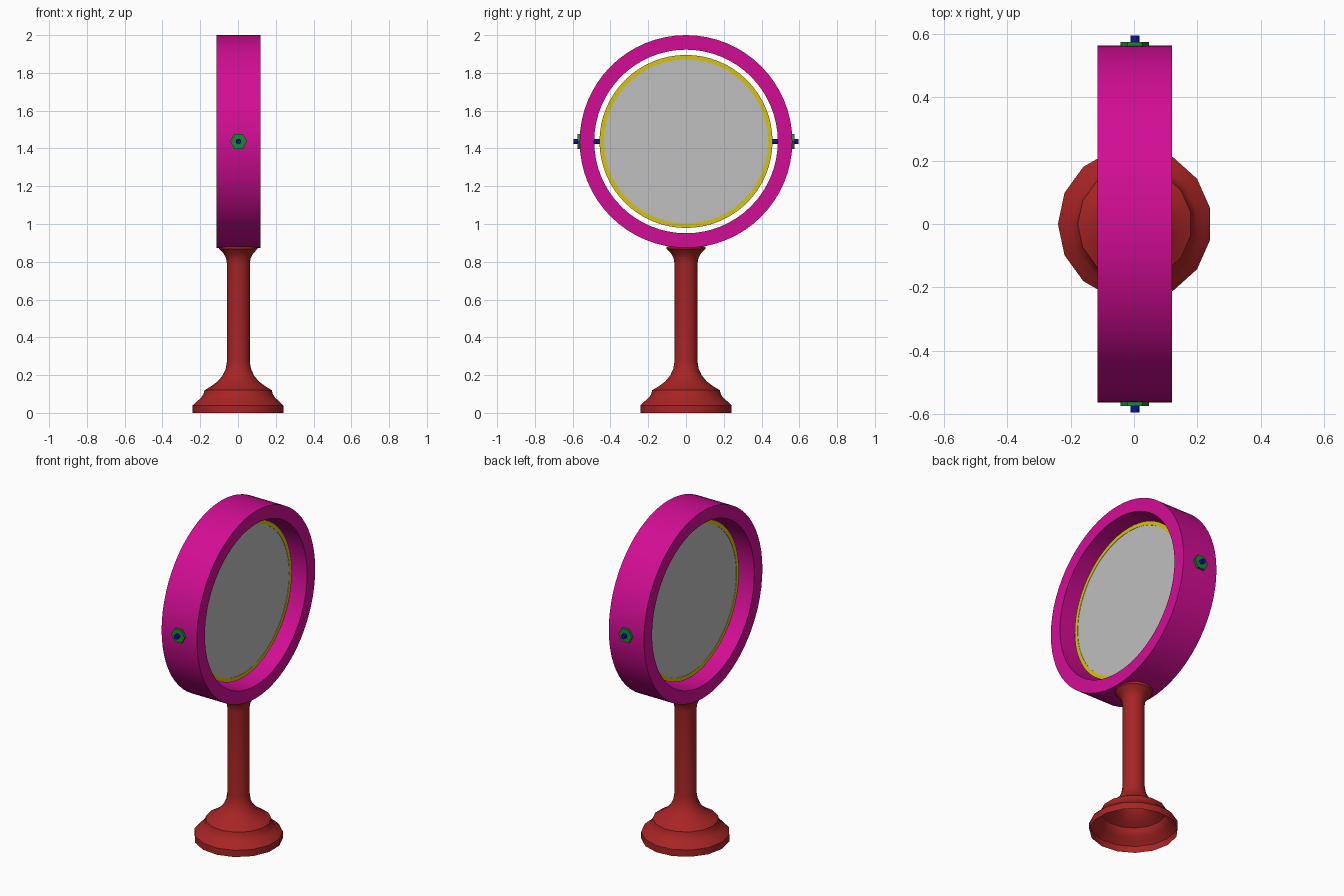
import bpy, bmesh, math
from mathutils import Matrix, Vector

cube = bpy.data.objects.get("Cube")
if cube:
    bpy.data.objects.remove(cube, do_unlink=True)


def material(name, rgb):
    m = bpy.data.materials.new(name)
    m.use_nodes = True
    m.diffuse_color = (*rgb, 1)
    m.node_tree.nodes["Principled BSDF"].inputs["Base Color"].default_value = (*rgb, 1)
    return m


RED = material("red", (0.39, 0.018, 0.018))
MAGENTA = material("magenta", (0.65, 0.004, 0.3))
YELLOW = material("yellow", (0.66, 0.55, 0.005))
GREY = material("glass grey", (0.52, 0.52, 0.52))
GREEN = material("green", (0.01, 0.25, 0.03))
BLUE = material("blue", (0.004, 0.006, 0.35))

SHIFT = 0.0026          # all parts share one axis
AXIS_Z = 1.437          # height of the mirror axis
TO_X = Matrix.Rotation(math.pi / 2, 4, 'Y')
TO_Y = Matrix.Rotation(-math.pi / 2, 4, 'X')


def lathe(name, profile, sides, mat, turn=Matrix(), height=0.0, start=0.0, closed=False):
    """Spin (radius, height) points around an axis."""
    bm = bmesh.new()
    rings = []
    for r, h in profile:
        angles = [start + 2 * math.pi * i / sides for i in range(sides)]
        rings.append([bm.verts.new((r * math.cos(a), r * math.sin(a), h)) for a in angles])
    pairs = list(zip(rings, rings[1:]))
    if closed:
        pairs.append((rings[-1], rings[0]))
    for low, high in pairs:
        for i in range(sides):
            j = (i + 1) % sides
            bm.faces.new((low[i], low[j], high[j], high[i]))
    bmesh.ops.remove_doubles(bm, verts=bm.verts, dist=1e-5)
    bmesh.ops.recalc_face_normals(bm, faces=bm.faces)
    bm.transform(Matrix.Translation(Vector((SHIFT, 0, height))) @ turn)
    mesh = bpy.data.meshes.new(name)
    bm.to_mesh(mesh)
    bm.free()
    mesh.materials.append(mat)
    ob = bpy.data.objects.new(name, mesh)
    bpy.context.collection.objects.link(ob)
    bpy.ops.object.select_all(action='DESELECT')
    ob.select_set(True)
    bpy.context.view_layer.objects.active = ob
    bpy.ops.object.shade_smooth_by_angle(angle=math.radians(32))
    return ob


def tube(inner, outer, half):
    return [(inner, -half), (outer, -half), (outer, half), (inner, half)]


def rod(radius, a, b):
    return [(0, a), (radius, a), (radius, b), (0, b)]


# Turned stand, hollow underneath
stand = [(0.2427, 0), (0.2427, 0.04), (0.222, 0.06), (0.2, 0.078), (0.186, 0.098),
         (0.18, 0.12), (0.176, 0.122), (0.145, 0.141), (0.112, 0.165), (0.084, 0.198),
         (0.067, 0.235), (0.061, 0.275), (0.061, 0.79), (0.066, 0.82),
         (0.08, 0.845), (0.103, 0.868), (0.105, 0.882)]
lathe("stand", stand, 15, RED, start=math.pi)

# Outer hoop, mirror rim and two-sided glass
lathe("outer_hoop", tube(0.486, 0.563, 0.117), 64, MAGENTA, TO_X, AXIS_Z, closed=True)
lathe("mirror_rim", tube(0.434, 0.458, 0.035), 64, YELLOW, TO_X, AXIS_Z, closed=True)
lathe("mirror_glass", rod(0.435, -0.033, 0.033), 64, GREY, TO_X, AXIS_Z)

# Pivot pins and hexagonal nuts on both sides
for side, sign in (("front", -1), ("back", 1)):
    lathe(side + "_pin", rod(0.014, sign * 0.445, sign * 0.595), 12, BLUE, TO_Y, AXIS_Z)
    lathe(side + "_nut", rod(0.045, sign * 0.55, sign * 0.575), 6, GREEN, TO_Y, AXIS_Z)
